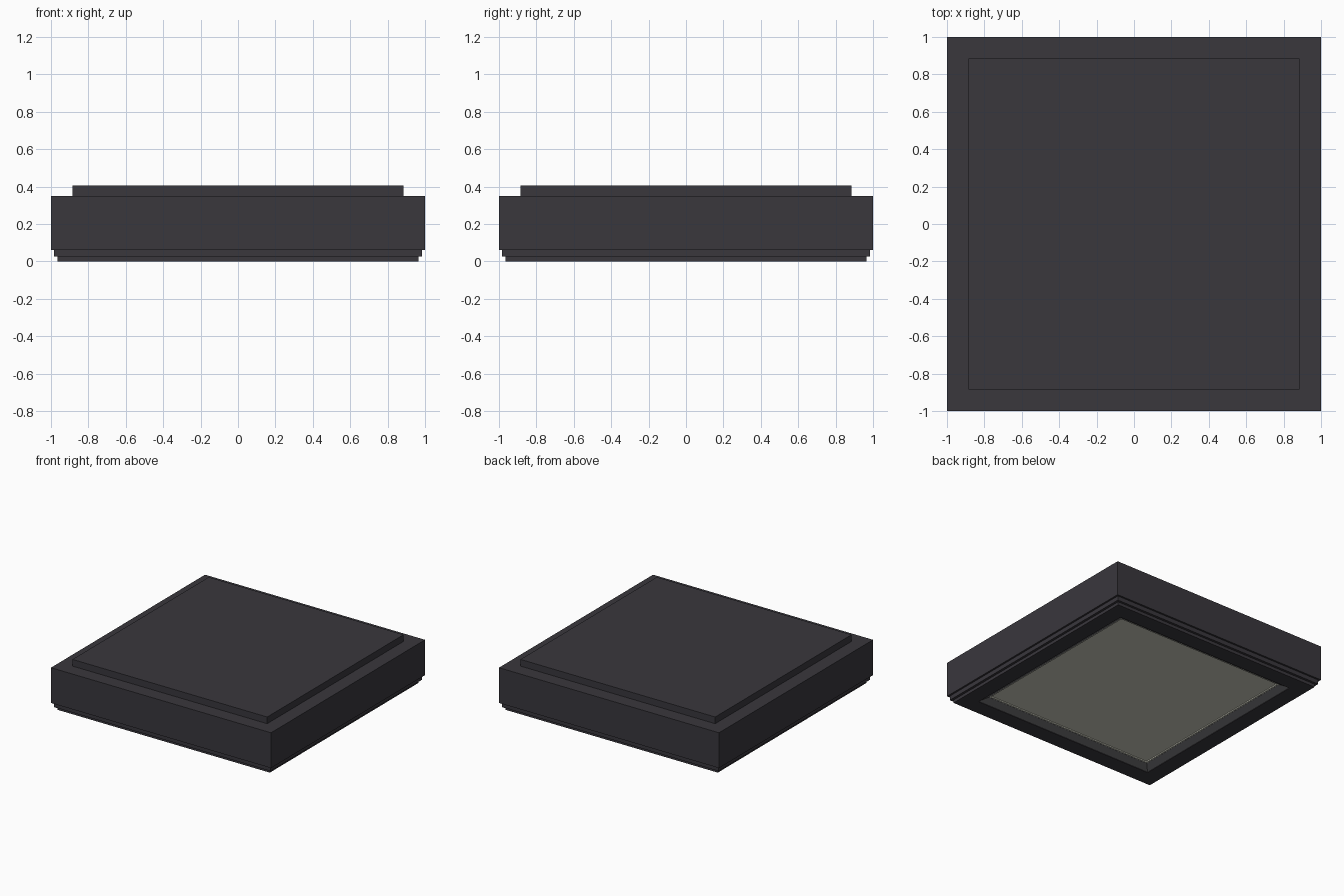
import bpy
import bmesh

cube = bpy.data.objects.get("Cube")
if cube:
    bpy.data.objects.remove(cube, do_unlink=True)


def material(name, r, g, b):
    mat = bpy.data.materials.new(name)
    mat.use_nodes = True
    mat.diffuse_color = (r, g, b, 1)
    mat.node_tree.nodes["Principled BSDF"].inputs["Base Color"].default_value = (r, g, b, 1)
    return mat


def square_sweep(name, profile, mat, ring=False):
    """Sweep (half width, z) points around a square; close as a ring or cap both ends."""
    bm = bmesh.new()
    corners = [(-1, -1), (1, -1), (1, 1), (-1, 1)]
    loops = [[bm.verts.new((x * h, y * h, z)) for x, y in corners] for h, z in profile]
    pairs = list(zip(loops, loops[1:]))
    if ring:
        pairs.append((loops[-1], loops[0]))
    else:
        bm.faces.new(loops[0])
        bm.faces.new(loops[-1])
    for a, b in pairs:
        for i in range(4):
            j = (i + 1) % 4
            bm.faces.new((a[i], a[j], b[j], b[i]))
    bmesh.ops.recalc_face_normals(bm, faces=bm.faces)
    mesh = bpy.data.meshes.new(name)
    bm.to_mesh(mesh)
    bm.free()
    mesh.materials.append(mat)
    obj = bpy.data.objects.new(name, mesh)
    bpy.context.collection.objects.link(obj)
    return obj


def frame(name, inner, outer, low, high, mat):
    return square_sweep(name, [(inner, low), (outer, low), (outer, high), (inner, high)], mat, True)


charcoal = material("charcoal", 0.041, 0.038, 0.046)
grey = material("grey trim", 0.10, 0.10, 0.105)
cream = material("cream diffuser", 0.60, 0.60, 0.51)

# Mounting plate and main housing
square_sweep("mounting_plate", [(0.885, 0.35), (0.885, 0.405)], charcoal)
square_sweep("housing", [(1, 0.06), (1, 0.35)], charcoal)

# Stepped frames around the light opening
frame("step_frame", 0.83, 0.985, 0.025, 0.06, charcoal)
frame("bottom_rim", 0.83, 0.965, 0, 0.025, charcoal)

# Sloped trim inside the opening
square_sweep("inner_trim", [(0.83, 0.004), (0.775, 0.036), (0.775, 0.06), (0.83, 0.06)], grey, True)

# Light panel with a shallow raised lip
square_sweep("diffuser", [(0.775, 0.06), (0.775, 0.037), (0.765, 0.037), (0.765, 0.046)], cream)
